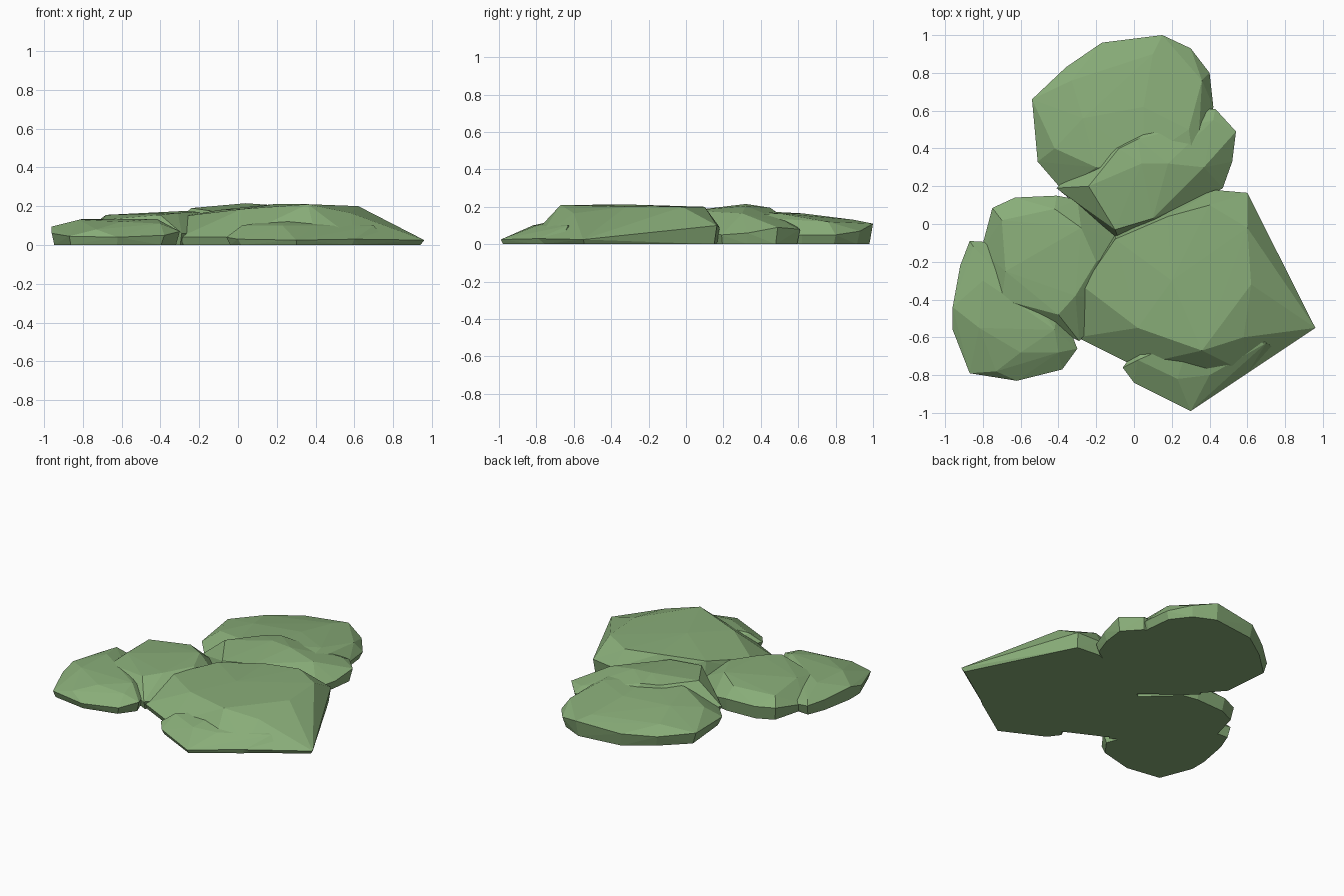
import bpy, bmesh
from mathutils import Vector

green = bpy.data.materials.new("leaf green")
green.diffuse_color = (0.25, 0.42, 0.19, 1)


def lobe(name, rim, tops, foot=0.95):
    """Faceted clump: widest at the rim, tucked in at the flat foot, hulled over the top points."""
    centre = sum((Vector(p) for p in rim), Vector()) / len(rim)
    bm = bmesh.new()
    for p in rim:
        v = Vector(p)
        bm.verts.new(v)
        b = centre.lerp(v, foot)
        bm.verts.new((b.x, b.y, 0))
    for p in tops:
        bm.verts.new(p)
    res = bmesh.ops.convex_hull(bm, input=bm.verts)
    junk = {g for g in res["geom_interior"] + res["geom_unused"] if isinstance(g, bmesh.types.BMVert)}
    bmesh.ops.delete(bm, geom=list(junk), context="VERTS")
    bmesh.ops.recalc_face_normals(bm, faces=bm.faces)
    me = bpy.data.meshes.new(name)
    bm.to_mesh(me)
    bm.free()
    me.materials.append(green)
    ob = bpy.data.objects.new(name, me)
    bpy.context.collection.objects.link(ob)


# large clump at the back
lobe("back_clump",
     [(-.54, .66, .08), (-.36, .83, .07), (-.17, .96, .09), (.15, 1, .11), (.30, .93, .07),
      (.40, .80, .05), (.42, .62, .05), (.38, .30, .05), (.1, .1, .05), (-.38, .18, .04), (-.51, .33, .06)],
     [(-.33, .76, .125), (.1, .9, .13), (.36, .76, .12), (-.42, .4, .13), (-.27, .56, .16),
      (.05, .62, .165), (.29, .5, .165), (.33, .24, .15), (-.2, .3, .175), (.05, .34, .18)])

# smaller clump joining the back and the middle
lobe("middle_clump",
     [(.54, .49, .09), (.43, .61, .08), (.2, .6, .05), (-.2, .4, .05), (-.41, .19, .05),
      (-.27, .1, .08), (-.08, -.08, .08), (.2, .02, .08), (.47, .19, .05), (.52, .33, .06)],
     [(.02, .45, .195), (-.08, .40, .19), (.04, .32, .215), (.18, .32, .205), (.37, .3, .165),
      (-.24, .2, .19), (-.1, -.03, .17), (.1, .03, .18), (.42, .55, .11)])

# broad clump at the front right
lobe("front_right_clump",
     [(-.3, -.6, .04), (-.3, -.34, .06), (-.1, -.06, .08), (.2, .1, .08), (.43, .18, .09),
      (.60, .165, .1), (.67, -.01, .07), (.75, -.25, .05), (.96, -.55, .025), (.6, -.79, .03),
      (.4, -.82, .05), (0, -.75, .04)],
     [(-.27, -.33, .15), (-.1, -.08, .18), (.18, .04, .2), (.4, .1, .2), (.6, -.02, .2),
      (.62, -.32, .2), (.36, -.67, .21), (.58, -.6, .165), (.76, -.32, .12), (.02, -.55, .185), (.2, -.3, .212)], .97)

# low pointed clump along the front edge
lobe("front_point_clump",
     [(.3, -.99, .025), (0, -.84, .03), (-.06, -.76, .04), (.1, -.55, .05), (.6, -.55, .05),
      (.75, -.66, .04), (.6, -.79, .03)],
     [(.23, -.82, .10), (.4, -.8, .10), (.02, -.72, .10), (.7, -.63, .10), (.3, -.6, .15)])

# clump at the left
lobe("left_clump",
     [(-.81, -.14, .05), (-.75, .085, .09), (-.63, .14, .09), (-.41, .15, .09), (-.3, .13, .07),
      (-.05, -.1, .05), (-.1, -.4, .04), (-.29, -.62, .06), (-.41, -.53, .07), (-.71, -.42, .06)],
     [(-.7, .02, .14), (-.42, .08, .155), (-.28, -.02, .175), (-.68, -.25, .155), (-.4, -.2, .165),
      (-.2, -.2, .17), (-.4, -.48, .155), (-.7, -.4, .13), (-.31, -.38, .165)])

# clump at the front left
lobe("front_left_clump",
     [(-.96, -.44, .095), (-.92, -.22, .08), (-.87, -.09, .07), (-.7, -.1, .05), (-.4, -.4, .05),
      (-.3, -.66, .07), (-.38, -.77, .05), (-.62, -.83, .04), (-.87, -.79, .045), (-.96, -.56, .06)],
     [(-.8, -.3, .135), (-.65, -.4, .135), (-.42, -.56, .135), (-.82, -.55, .13),
      (-.6, -.68, .12), (-.4, -.68, .11), (-.85, -.12, .10), (-.73, -.78, .08)])
